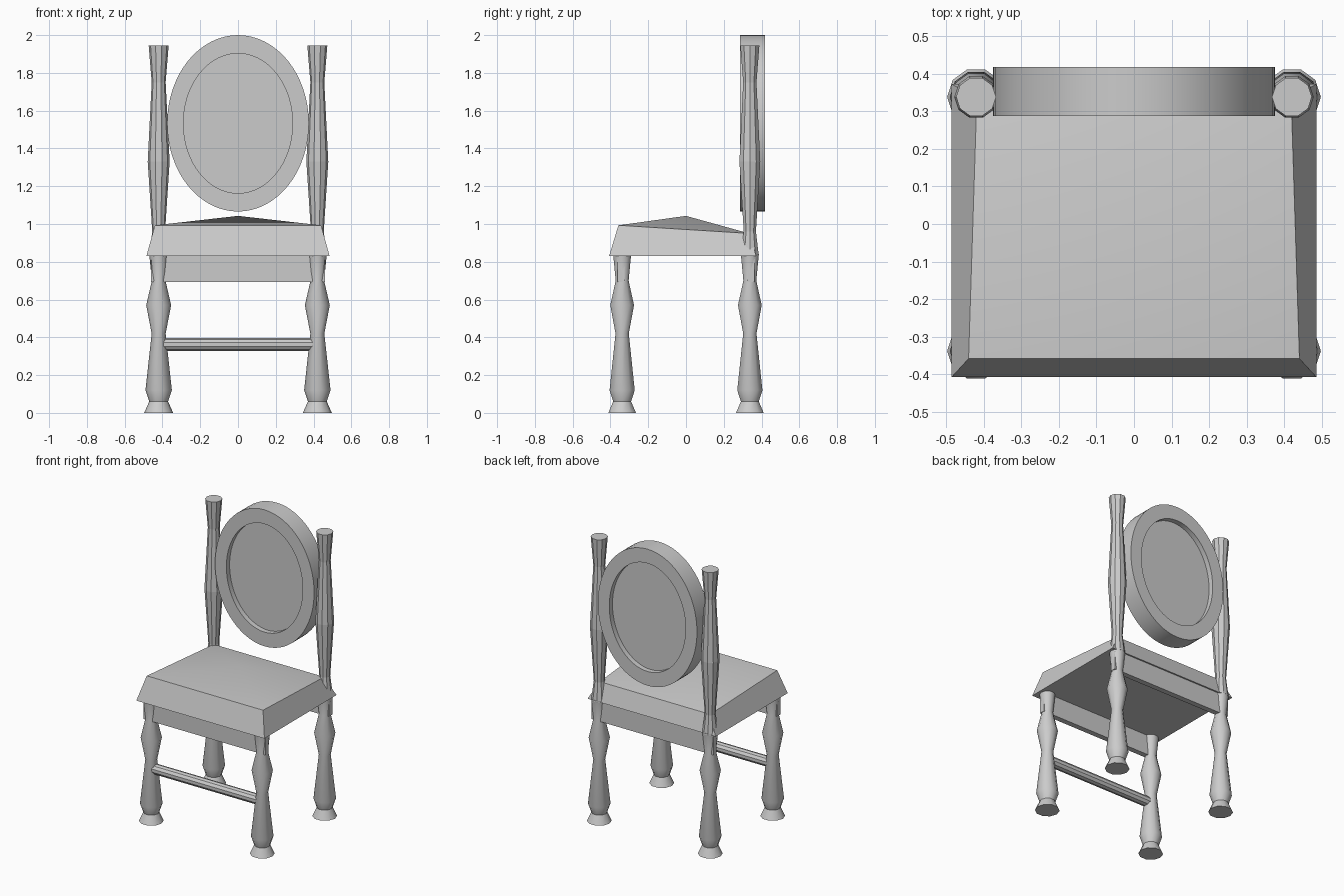
import bpy, bmesh, math

cube = bpy.data.objects.get("Cube")
if cube:
    bpy.data.objects.remove(cube, do_unlink=True)

grey = bpy.data.materials.new("plain grey")
grey.use_nodes = True
colour = (0.6, 0.6, 0.6, 1)
grey.diffuse_color = colour
grey.node_tree.nodes["Principled BSDF"].inputs["Base Color"].default_value = colour

LEG_X, LEG_Y = 0.42, 0.338


def finish(name, bm, smooth_angle=None):
    """Turn a bmesh into a named object with the grey material."""
    bmesh.ops.recalc_face_normals(bm, faces=bm.faces)
    mesh = bpy.data.meshes.new(name)
    bm.to_mesh(mesh)
    bm.free()
    mesh.materials.append(grey)
    obj = bpy.data.objects.new(name, mesh)
    bpy.context.collection.objects.link(obj)
    if smooth_angle:
        bpy.ops.object.select_all(action='DESELECT')
        obj.select_set(True)
        bpy.context.view_layer.objects.active = obj
        bpy.ops.object.shade_smooth_by_angle(angle=math.radians(smooth_angle))
    return obj


def loft(rings, close=True):
    """Skin a list of equal point rings; close caps both ends."""
    bm = bmesh.new()
    rows = [[bm.verts.new(p) for p in ring] for ring in rings]
    n = len(rows[0])
    for a, b in zip(rows, rows[1:]):
        for i in range(n):
            j = (i + 1) % n
            bm.faces.new((a[i], a[j], b[j], b[i]))
    if close:
        bm.faces.new(rows[0])
        bm.faces.new(rows[-1])
    return bm


def turned(name, profile, x, y, smooth_angle=None, sides=10):
    """Lathe a (radius, height) profile about a vertical axis."""
    turn = [math.tau * i / sides for i in range(sides)]
    rings = [[(x + r * math.cos(t), y + r * math.sin(t), z) for t in turn]
             for r, z in profile]
    return finish(name, loft(rings), smooth_angle)


def box(name, x, y0, y1, z0, z1):
    rings = [[(-x, y0, z), (x, y0, z), (x, y1, z), (-x, y1, z)] for z in (z0, z1)]
    return finish(name, loft(rings))


# Turned legs and back posts
leg_profile = [(0.077, 0), (0.05, 0.06), (0.07, 0.12), (0.037, 0.42),
               (0.066, 0.57), (0.036, 0.7), (0.05, 0.84)]
post_profile = [(0.05, 0.83), (0.034, 0.96), (0.058, 1.33),
                (0.037, 1.75), (0.053, 1.945)]
for side, x in (("left", LEG_X), ("right", -LEG_X)):
    turned("front_leg_" + side, leg_profile, x, -LEG_Y, 40)
    turned("back_leg_" + side, leg_profile, x, LEG_Y, 40)
    turned("back_post_" + side, post_profile, x, LEG_Y)

# Aprons under the seat, front and back
box("front_apron", 0.46, -0.362, -0.325, 0.693, 0.835)
box("back_apron", 0.46, 0.325, 0.362, 0.693, 0.835)

# Tapered seat with a low pyramid top
seat = loft([
    [(-0.485, -0.407, 0.83), (0.485, -0.407, 0.83), (0.485, 0.372, 0.83), (-0.485, 0.372, 0.83)],
    [(-0.44, -0.358, 0.993), (0.44, -0.358, 0.993), (0.418, 0.335, 0.95), (-0.418, 0.335, 0.95)],
])
seat.faces.ensure_lookup_table()
bmesh.ops.poke(seat, faces=[seat.faces[-1]])["verts"][0].co = (0, 0, 1.043)
finish("seat", seat, 25)

# Front stretcher between the legs
turn = [math.tau * (i + 0.5) / 10 for i in range(10)]
finish("front_stretcher", loft([
    [(x, -LEG_Y + 0.034 * math.cos(t), 0.362 + 0.034 * math.sin(t)) for t in turn]
    for x in (-0.41, 0.41)]))

# Oval back with a recessed panel on both faces
FRONT, BACK, RECESS = 0.287, 0.417, 0.035
outer, inner = (0.375, 0.467), (0.289, 0.37)
sections = [(inner, FRONT + RECESS), (inner, FRONT), (outer, FRONT),
            (outer, BACK), (inner, BACK), (inner, BACK - RECESS)]
turn = [math.tau * i / 64 for i in range(64)]
finish("oval_back", loft([
    [(rx * math.cos(t), y, 1.533 + rz * math.sin(t)) for t in turn]
    for (rx, rz), y in sections]), 30)
